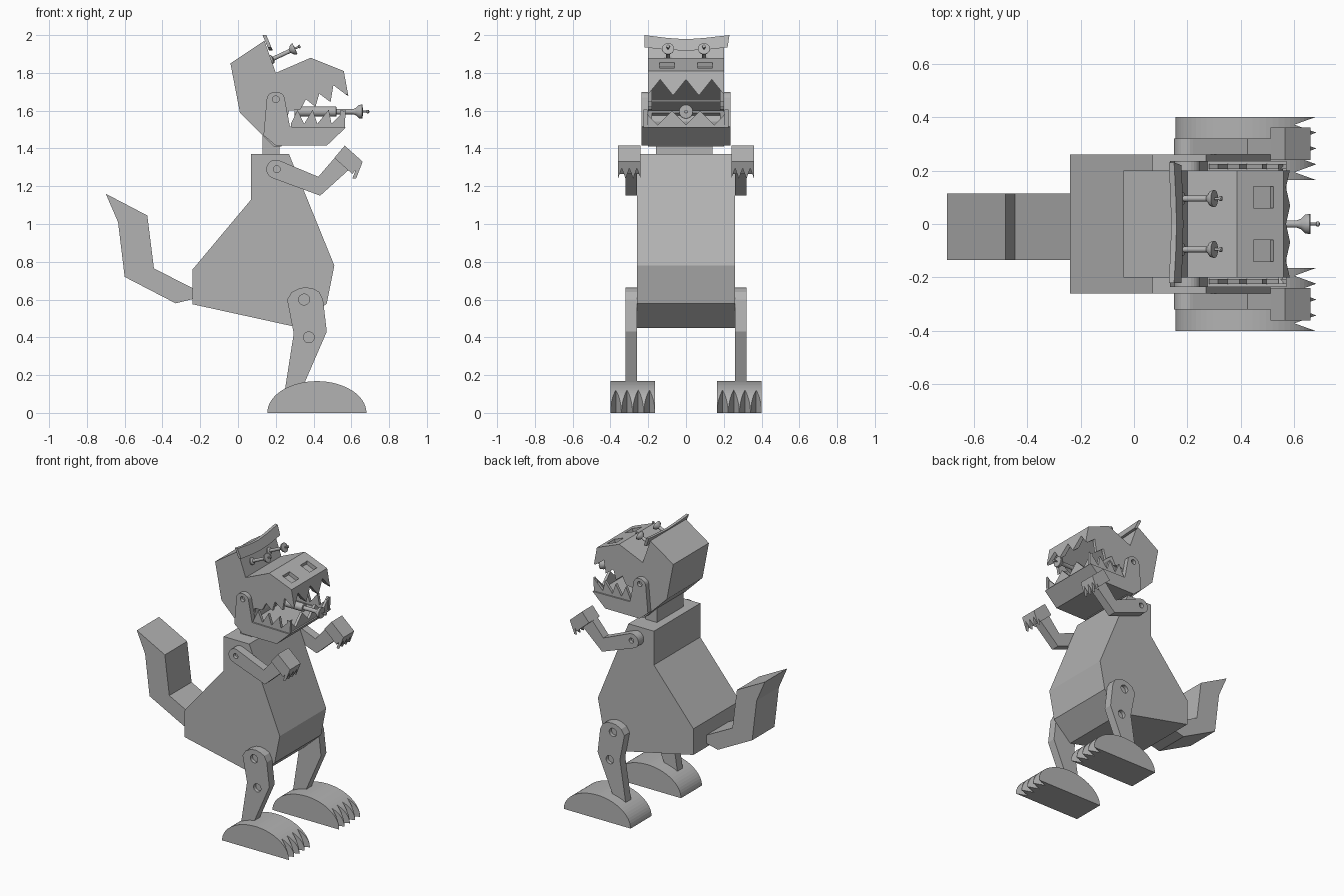
import bpy, bmesh, math
from mathutils import Vector

if "Cube" in bpy.data.objects:
    bpy.data.objects.remove(bpy.data.objects["Cube"], do_unlink=True)

grey = bpy.data.materials.new("plain grey")
grey.use_nodes = True
GREY = (0.45, 0.45, 0.45, 1)
grey.diffuse_color = GREY
grey.node_tree.nodes["Principled BSDF"].inputs["Base Color"].default_value = GREY

PLACE = {"x": lambda u, v, w: (w, u, v),
         "y": lambda u, v, w: (u, w, v),
         "z": lambda u, v, w: (u, v, w)}


def finish(name, bm):
    bmesh.ops.recalc_face_normals(bm, faces=bm.faces)
    mesh = bpy.data.meshes.new(name)
    bm.to_mesh(mesh)
    bm.free()
    ob = bpy.data.objects.new(name, mesh)
    bpy.context.collection.objects.link(ob)
    mesh.materials.append(grey)
    return ob


def prism(name, pts, w0, w1, axis="y", lean=None):
    """Extrude a flat outline along one axis; lean may shift the points."""
    bm = bmesh.new()
    rings = []
    for w in (w0, w1):
        ring = [Vector(PLACE[axis](u, v, w)) for u, v in pts]
        rings.append([bm.verts.new(lean(p) if lean else p) for p in ring])
    a, b = rings
    bm.faces.new(a)
    bm.faces.new(b)
    n = len(a)
    for i in range(n):
        j = (i + 1) % n
        bm.faces.new((a[i], a[j], b[j], b[i]))
    return finish(name, bm)


def lathe(name, start, direction, profile, sides=24):
    """Turn a (distance, radius) profile about a line."""
    d = Vector(direction).normalized()
    side = d.orthogonal().normalized()
    up = d.cross(side)
    bm = bmesh.new()
    rings = []
    for t, r in profile:
        ring = []
        for k in range(sides):
            a = math.tau * k / sides
            ring.append(bm.verts.new(Vector(start) + d * t + r * (math.cos(a) * side + math.sin(a) * up)))
        rings.append(ring)
    bm.faces.new(rings[0])
    bm.faces.new(rings[-1])
    for a, b in zip(rings, rings[1:]):
        for k in range(sides):
            j = (k + 1) % sides
            bm.faces.new((a[k], a[j], b[j], b[k]))
    ob = finish(name, bm)
    bpy.ops.object.select_all(action="DESELECT")
    ob.select_set(True)
    bpy.context.view_layer.objects.active = ob
    bpy.ops.object.shade_smooth_by_angle(angle=math.radians(35))
    return ob


def cut(ob, cutter):
    mod = ob.modifiers.new("cut", "BOOLEAN")
    mod.operation, mod.solver, mod.object = "DIFFERENCE", "EXACT", cutter
    bpy.context.view_layer.objects.active = ob
    bpy.ops.object.modifier_apply(modifier=mod.name)
    bpy.data.objects.remove(cutter, do_unlink=True)


def arc(cx, cz, rx, rz, a0, a1, n):
    angles = [math.radians(a0 + (a1 - a0) * i / n) for i in range(n + 1)]
    return [(cx + rx * math.cos(a), cz + rz * math.sin(a)) for a in angles]


def hole(ob, x, z, r, y, s):
    cut(ob, lathe("cutter", (x, y - s * 0.025, z), (0, s, 0), [(0, r), (0.1, r)], 20))


def teeth(a, b, count, low, high):
    """Zigzag from a to b, starting and ending on a tooth tip."""
    steps = 2 * count
    return [(a + (b - a) * i / steps, high if i % 2 else low) for i in range(steps + 1)]


# Body, neck and tail
prism("body", [(-.24, .575), (-.24, .76), (.07, 1.13), (.07, 1.37), (.27, 1.37),
               (.51, .78), (.47, .58), (.33, .45)], -.26, .26)
prism("neck", [(.13, 1.36), (.13, 1.48), (.22, 1.48), (.22, 1.36)], -.16, .14)
prism("tail", [(-.23, .655), (-.445, .765), (-.48, 1.045), (-.70, 1.16), (-.635, 1.01),
               (-.6, .72), (-.33, .58), (-.23, .605)], -.135, .115)

# Skull with hollow mouth, upper teeth and nostrils
skull = prism("skull", [(-.04, 1.85), (.14, 1.97), (.2, 1.8), (.385, 1.88), (.56, 1.81),
                        (.585, 1.675), (.505, 1.735), (.49, 1.645), (.43, 1.69), (.41, 1.62),
                        (.36, 1.66), (.33, 1.605), (.27, 1.6), (.23, 1.41), (.19, 1.41),
                        (.01, 1.59)], -.2, .2)
cut(skull, prism("cutter", [(.25, 1.575), (.54, 1.78), (.56, 1.6), (.29, 1.4)], -.18, .18))
cut(skull, prism("cutter", [(-.22, 1.5)] + teeth(-.205, .205, 3, 1.68, 1.765) + [(.22, 1.5)],
                 .52, .7, "x"))
for s in (1, -1):
    cut(skull, prism("cutter", [(.44, 1.83), (.46, 1.9), (.54, 1.87), (.51, 1.8)],
                     s * .06, s * .14))

# Brow plate, leaning back
brow = [(-.22, 1.935), (-.1, 1.922), (0, 1.918), (.1, 1.922), (.22, 1.935),
        (.23, 2), (.1, 1.985), (0, 1.978), (-.1, 1.985), (-.22, 2)]
prism("brow", brow, .13, .15, "x",
      lambda p: Vector((p.x + (2 - p.z) * .42, p.y, p.z)))

# Eyes on stalks
for s in (1, -1):
    lathe("eye_stalk", (.165, s * .095, 1.865), (.9, 0, .42),
          [(0, .024), (.02, .024), (.025, .011), (.12, .011), (.125, .016), (.135, .028),
           (.147, .032), (.15, .032), (.152, .005), (.17, .005), (.172, .009),
           (.18, .009), (.182, .004)])

# Tongue with launcher tip
lathe("tongue", (.3, 0, 1.595), (1, 0, 0),
      [(0, .027), (.22, .027), (.221, .014), (.31, .014), (.325, .02), (.34, .035),
       (.357, .038), (.36, .036), (.361, .005), (.38, .005), (.382, .009),
       (.392, .009), (.395, .004)])

# Lower jaw floor and front teeth
prism("jaw_floor", [(.2, 1.415), (.47, 1.415), (.57, 1.51), (.24, 1.51)], -.2, .2)
prism("jaw_front_teeth", [(-.225, 1.5)] + teeth(-.224, .224, 3, 1.6, 1.525) + [(.225, 1.5)],
      .54, .558, "x")

for s in (1, -1):
    side = "left_" if s > 0 else "right_"
    # Jaw side plate with hinge
    jaw = prism(side + "jaw_side", arc(.2, 1.66, .048, .04, 0, 180, 12) +
                [(.135, 1.47), (.2, 1.415), (.47, 1.415), (.57, 1.51), (.275, 1.515)],
                s * .2, s * .235)
    hole(jaw, .2, 1.66, .018, s * .235, s)
    zig = [(.28, 1.505), (.28, 1.53), (.315, 1.605), (.35, 1.53), (.395, 1.605), (.42, 1.53),
           (.48, 1.605), (.495, 1.53), (.57, 1.605), (.565, 1.505)]
    prism(side + "jaw_teeth", zig, s * .205, s * .225)

    # Arm, hand and claws
    arm = prism(side + "arm", arc(.2, 1.29, .05, .05, 250, 65, 14) +
                [(.425, 1.25), (.52, 1.36), (.59, 1.29), (.435, 1.15)], s * .26, s * .32)
    hole(arm, .205, 1.29, .018, s * .32, s)
    prism(side + "hand", [(.51, 1.35), (.565, 1.415), (.66, 1.33), (.605, 1.265)],
          s * .24, s * .36)
    prism(side + "claws", [(s * .24, 1.33)] + teeth(s * .24, s * .36, 3, 1.24, 1.295) +
          [(s * .36, 1.33)], .64, .66, "x",
          lambda p: Vector((p.x - (1.33 - p.z) * .39, p.y, p.z)))

    # Leg with two joints
    leg = prism(side + "leg", [(.245, .1), (.295, .42), (.26, .6), (.285, .64), (.325, .66),
                               (.36, .665), (.4, .657), (.43, .64), (.45, .6), (.47, .43),
                               (.355, .165), (.34, .1)], s * .26, s * .32)
    hole(leg, .35, .6, .029, s * .32, s)
    hole(leg, .375, .4, .029, s * .32, s)

    # Domed foot with notched toes
    foot = prism(side + "foot", arc(.4175, 0, .2625, .168, 0, 180, 32), s * .165, s * .4)
    notches = [(v, u) for u, v in teeth(s * .164, s * .401, 4, .682, .6)]
    cut(foot, prism("cutter", [(.8, s * .164)] + notches + [(.8, s * .401)], -.1, .3, "z"))
